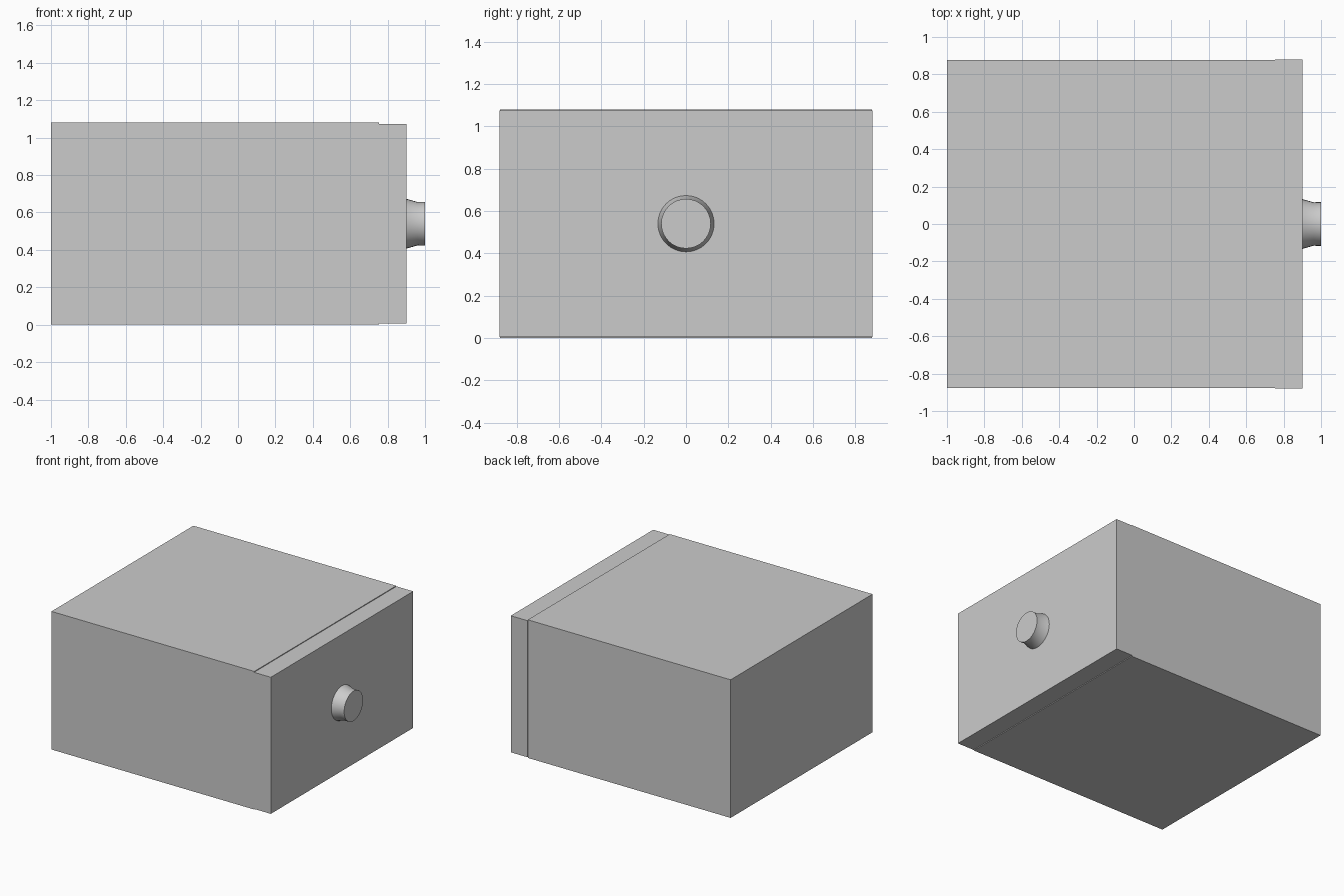
import bpy, bmesh, math

if "Cube" in bpy.data.objects:
    bpy.data.objects.remove(bpy.data.objects["Cube"])


def box(name, x, y, z):
    bpy.ops.mesh.primitive_cube_add(size=1, location=[(a + b) / 2 for a, b in (x, y, z)])
    ob = bpy.context.object
    ob.name = name
    ob.dimensions = [b - a for a, b in (x, y, z)]
    bpy.ops.object.transform_apply(location=False, rotation=False, scale=True)
    return ob


# Cabinet body, with a door slightly wider and slightly shorter than it
box("cabinet_body", (-1.0, 0.755), (-0.877, 0.877), (0.0, 1.08))
box("cabinet_door", (0.755, 0.9), (-0.88, 0.88), (0.006, 1.074))

# Round knob: flared base, then a short straight rim with a flat end
SIDES, CENTRE_Z = 32, 0.54
profile = [(0.9, 0.133), (0.915, 0.129), (0.96, 0.116), (1.0, 0.117)]
bm = bmesh.new()
rings = []
for x, r in profile:
    angles = [2 * math.pi * i / SIDES for i in range(SIDES)]
    rings.append([bm.verts.new((x, r * math.cos(a), r * math.sin(a))) for a in angles])
for low, high in zip(rings, rings[1:]):
    for i in range(SIDES):
        j = (i + 1) % SIDES
        bm.faces.new((low[i], low[j], high[j], high[i]))
bm.faces.new(rings[0])
bm.faces.new(rings[-1])
bmesh.ops.recalc_face_normals(bm, faces=bm.faces)
mesh = bpy.data.meshes.new("door_knob")
bm.to_mesh(mesh)
bm.free()
knob = bpy.data.objects.new("door_knob", mesh)
knob.location.z = CENTRE_Z
bpy.context.collection.objects.link(knob)
bpy.ops.object.select_all(action="DESELECT")
knob.select_set(True)
bpy.context.view_layer.objects.active = knob
bpy.ops.object.shade_smooth_by_angle(angle=math.radians(30))
